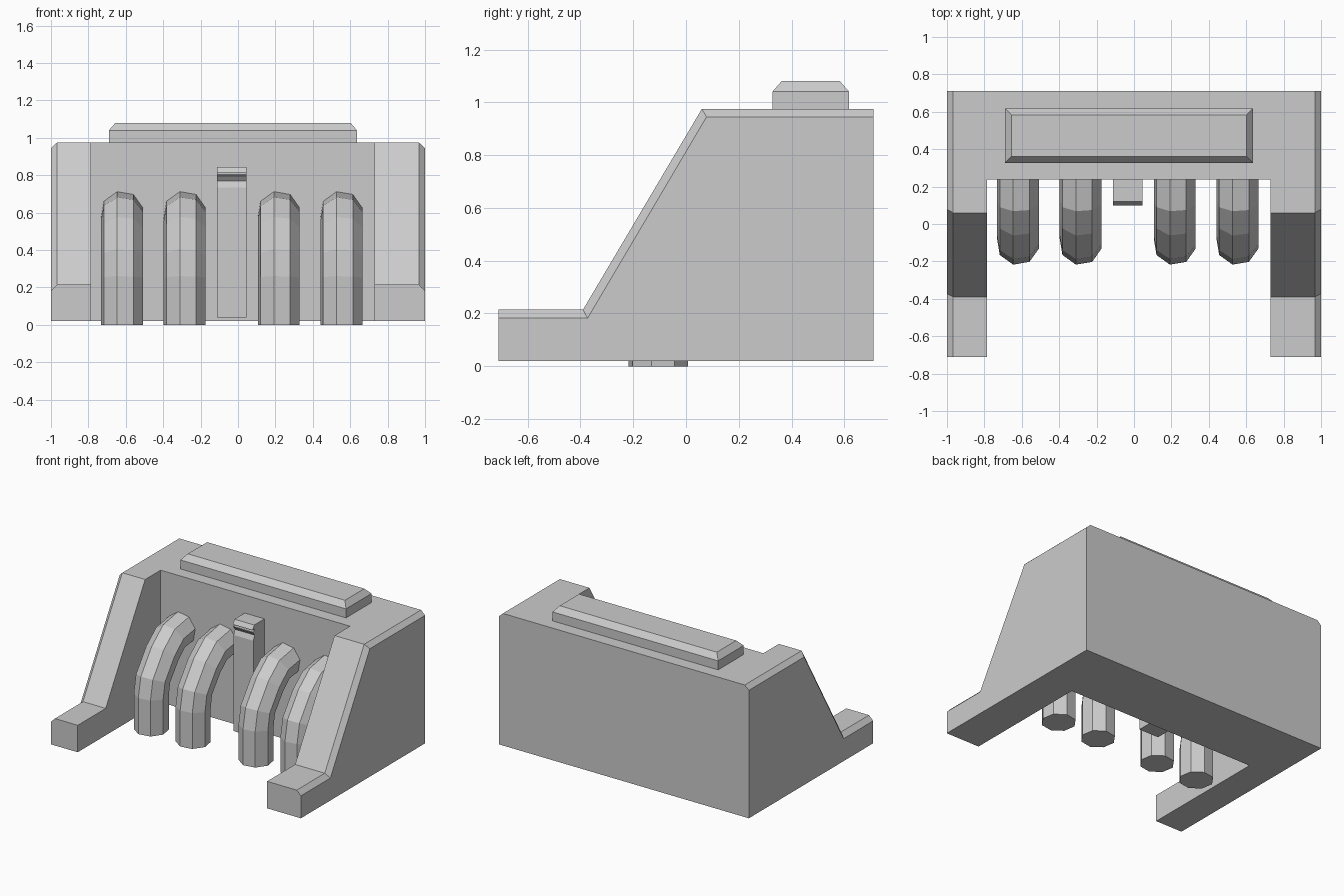
import bpy, bmesh, math
from mathutils import Vector

if "Cube" in bpy.data.objects:
    bpy.data.objects.remove(bpy.data.objects["Cube"])


def loft(name, rings):
    """Join matching closed rings of points into a capped solid."""
    bm = bmesh.new()
    loops = [[bm.verts.new(p) for p in ring] for ring in rings]
    n = len(loops[0])
    for a, b in zip(loops, loops[1:]):
        for i in range(n):
            j = (i + 1) % n
            bm.faces.new((a[i], a[j], b[j], b[i]))
    bm.faces.new(loops[0])
    bm.faces.new(loops[-1])
    bmesh.ops.recalc_face_normals(bm, faces=bm.faces)
    mesh = bpy.data.meshes.new(name)
    bm.to_mesh(mesh)
    bm.free()
    obj = bpy.data.objects.new(name, mesh)
    bpy.context.collection.objects.link(obj)
    return obj


def rect(x0, x1, y0, y1, z):
    return [(x0, y0, z), (x1, y0, z), (x1, y1, z), (x0, y1, z)]


def section(x, profile):
    return [(x, y, z) for y, z in profile]


# Housing: side profile across the width, with bevelled outer top edges
full = [(-.71, .02), (.71, .02), (.71, .975), (.06, .975), (-.39, .215), (-.71, .215)]
outer = [(-.71, .02), (.71, .02), (.71, .945), (.078, .945), (-.373, .182), (-.71, .182)]
housing = loft("housing", [section(-1, outer), section(-.967, full),
                           section(.967, full), section(1, outer)])

# Open front bay leaves the two side arms
bay = loft("bay_cutter", [rect(-.785, .73, -1, .237, -.5), rect(-.785, .73, -1, .237, 1.5)])
bay.hide_render = True
bay.hide_set(True)
cut = housing.modifiers.new("bay", "BOOLEAN")
cut.operation = "DIFFERENCE"
cut.solver = "EXACT"
cut.object = bay

# Bevelled rail on the top
loft("top_rail", [rect(-.69, .635, .327, .618, .965),
                  rect(-.69, .635, .327, .618, 1.04),
                  rect(-.655, .602, .362, .583, 1.08)])

# Central latch strip with a small slot near its top
latch = [(.25, .04), (.11, .04), (.11, .735), (.125, .77), (.105, .795), (.105, .80),
         (.125, .803), (.125, .815), (.10, .815), (.12, .845), (.25, .845)]
loft("latch_strip", [section(-.112, latch), section(.046, latch)])

# Bent octagonal pins running from the base into the back wall
path = [Vector(p) for p in ((0, -.105, 0), (0, -.105, .25), (0, -.085, .36),
                            (0, .02, .50), (0, .115, .58), (0, .27, .604))]


def pin(name, x):
    rings = []
    for i, c in enumerate(path):
        before = (c - path[i - 1]).normalized() if i else Vector((0, 0, 1))
        after = (path[i + 1] - c).normalized() if i + 1 < len(path) else before
        t = (before + after).normalized()
        up = Vector((0, -t.z, t.y))
        side = Vector((1, 0, 0))
        rings.append([c + side * x + .115 * (up * math.cos(a) + side * math.sin(a))
                      for a in (math.radians(45 * k - 13) for k in range(8))])
    loft(name, rings)


for k, x in enumerate((-.62, -.285, .218, .553)):
    pin(f"pin_{k + 1}", x)
